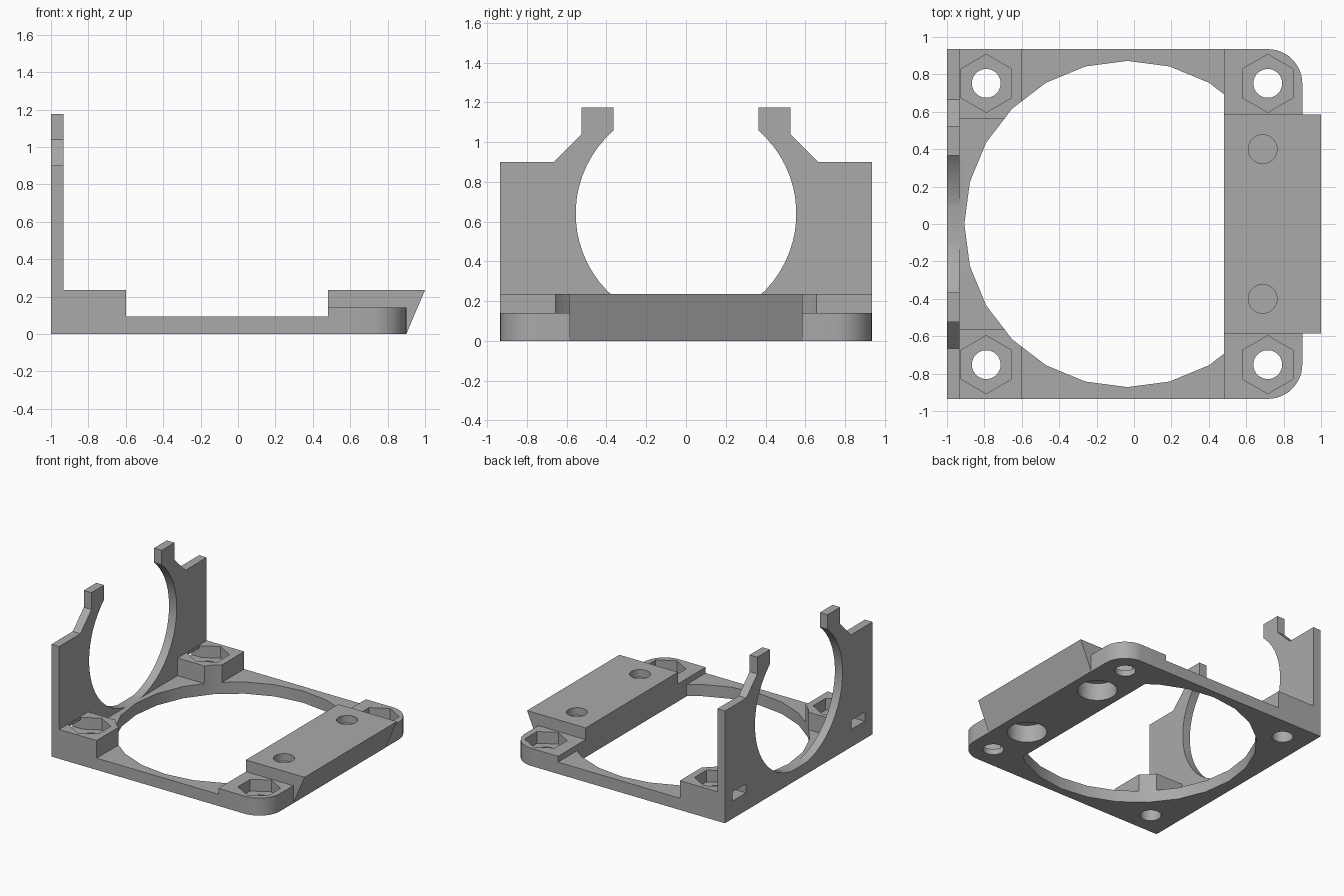
import bpy, bmesh
from math import sin, cos, pi, asin, radians
from mathutils import Vector

if "Cube" in bpy.data.objects:
    bpy.data.objects.remove(bpy.data.objects["Cube"])

grey = bpy.data.materials.new("plain grey")
grey.use_nodes = True
grey.diffuse_color = (0.4, 0.4, 0.4, 1)
grey.node_tree.nodes["Principled BSDF"].inputs["Base Color"].default_value = (0.4, 0.4, 0.4, 1)


def prism(name, points, offset):
    """Extrude a closed outline of 3D points along an offset."""
    bm = bmesh.new()
    face = bm.faces.new([bm.verts.new(p) for p in points])
    ext = bmesh.ops.extrude_face_region(bm, geom=[face])
    moved = [v for v in ext["geom"] if isinstance(v, bmesh.types.BMVert)]
    bmesh.ops.translate(bm, verts=moved, vec=Vector(offset))
    bmesh.ops.recalc_face_normals(bm, faces=bm.faces)
    mesh = bpy.data.meshes.new(name)
    bm.to_mesh(mesh)
    bm.free()
    mesh.materials.append(grey)
    obj = bpy.data.objects.new(name, mesh)
    bpy.context.scene.collection.objects.link(obj)
    return obj


def box(name, x0, x1, y0, y1, z0, z1):
    return prism(name, [(x0, y0, z0), (x1, y0, z0), (x1, y1, z0), (x0, y1, z0)], (0, 0, z1 - z0))


def post(name, x, y, r, z0, z1, sides=32, turn=0.0):
    ring = [turn + 2 * pi * i / sides for i in range(sides)]
    return prism(name, [(x + r * cos(a), y + r * sin(a), z0) for a in ring], (0, 0, z1 - z0))


def rounded_slab(name, x0, height):
    """Slab with two rounded corners on its +x side."""
    r = 0.185
    pts = [(x0, HALF, 0), (x0, -HALF, 0)]
    for side, start in ((-1, -pi / 2), (1, 0)):
        for i in range(13):
            a = start + i * pi / 24
            pts.append((PAD_END - r + r * cos(a), side * (HALF - r) + r * sin(a), 0))
    return prism(name, pts, (0, 0, height))


def combine(body, other, operation):
    mod = body.modifiers.new(operation.lower(), "BOOLEAN")
    mod.operation = operation
    mod.solver = "EXACT"
    mod.object = other
    bpy.context.view_layer.objects.active = body
    bpy.ops.object.modifier_apply(modifier=mod.name)
    bpy.data.objects.remove(other)


HALF, PAD_END = 0.935, 0.9
PLATE, PAD, TOP = 0.094, 0.141, 0.235
SCREW_Y = 0.752

# Base plate with raised nut blocks, opened by the large round hole
body = rounded_slab("fan_bracket", -1, PLATE)
for s in (-1, 1):
    y0, y1 = sorted((s * 0.565, s * HALF))
    combine(body, box("nut_block", -1, -0.6, y0, y1, 0, TOP), "UNION")
combine(body, post("air_hole", -0.035, 0, 0.872, -0.1, 0.5, 24), "DIFFERENCE")

# Rounded corner pads and the slanted mounting block between them
combine(body, rounded_slab("corner_pads", 0.48, PAD), "UNION")
profile = [(0.48, 0), (PAD_END, 0), (1, TOP), (0.48, TOP)]
combine(body, prism("mounting_block", [(x, -0.585, z) for x, z in profile], (0, 1.17, 0)), "UNION")

# Upright clamp wall with an open circular cradle
radius, centre = 0.555, 0.64
lip = asin(0.365 / radius)
outer = [(0.365, 1.175), (0.525, 1.175), (0.525, 1.04), (0.665, 0.9), (HALF, 0.9), (HALF, 0)]
arc = []
for i in range(49):
    a = -lip - (2 * pi - 2 * lip) * i / 48
    arc.append((radius * sin(a), centre + radius * cos(a)))
outline = outer + [(-y, z) for y, z in reversed(outer)] + arc
combine(body, prism("clamp_wall", [(-1, y, z) for y, z in outline], (0.068, 0, 0)), "UNION")

# Screw holes, nut pockets, wall slots and blind magnet seats
for s in (-1, 1):
    y = s * SCREW_Y
    for x, floor in ((-0.79, PAD), (0.715, 0.047)):
        combine(body, post("nut_pocket", x, y, 0.155, floor, 0.4, 6, pi / 6), "DIFFERENCE")
        combine(body, post("screw_hole", x, y, 0.077, -0.1, 0.4), "DIFFERENCE")
    combine(body, box("wall_slot", -1.1, -0.86, y - 0.085, y + 0.085, PAD, 0.215), "DIFFERENCE")
    combine(body, post("magnet_seat", 0.688, s * 0.4, 0.146, -0.1, PAD), "DIFFERENCE")
    combine(body, post("top_recess", 0.688, s * 0.4, 0.077, 0.175, 0.4), "DIFFERENCE")

# Smooth the curved walls and keep the edges crisp
bpy.ops.object.select_all(action="DESELECT")
body.select_set(True)
bpy.context.view_layer.objects.active = body
bpy.ops.object.shade_smooth_by_angle(angle=radians(30))
